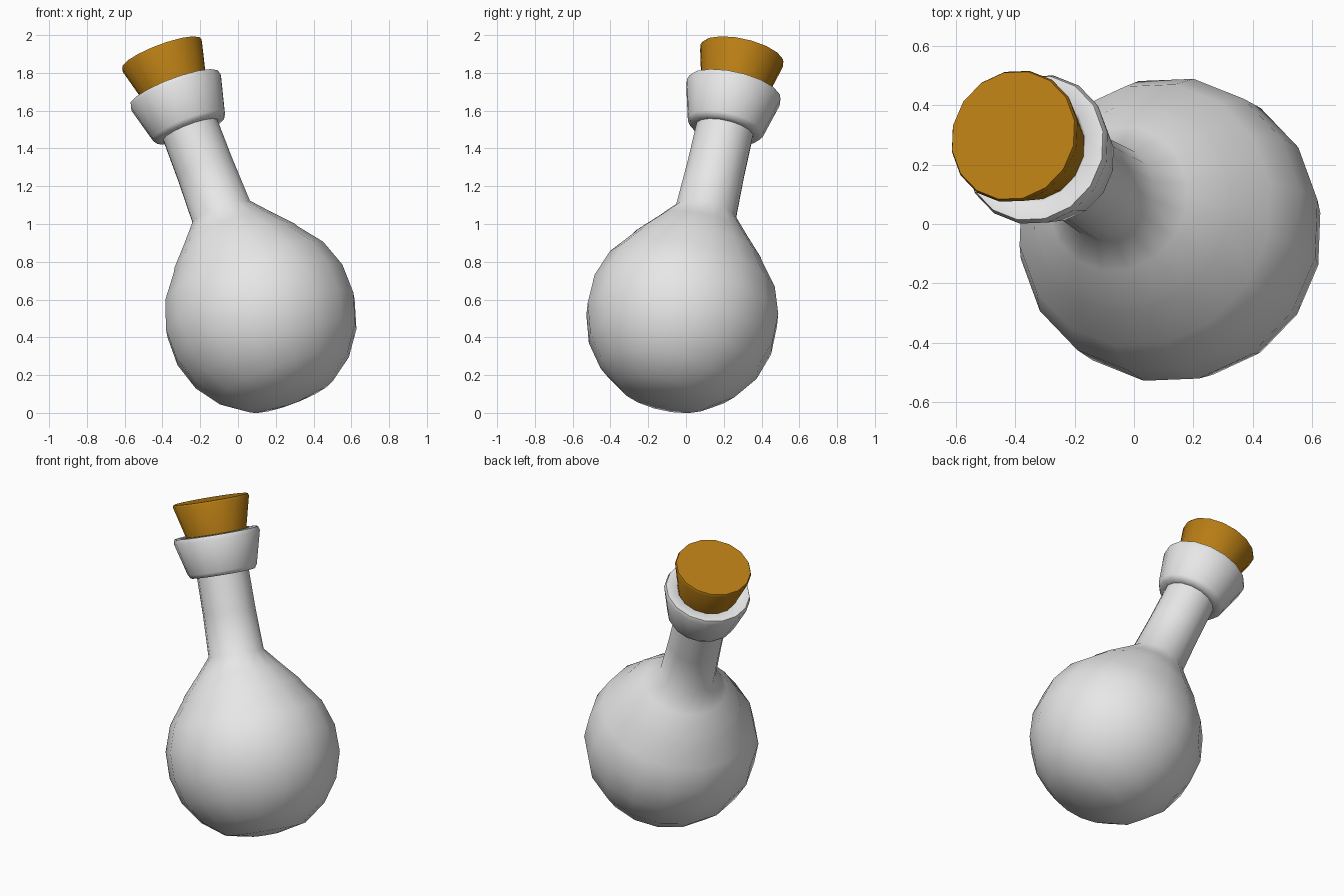
import bpy
import bmesh
from math import sin, cos, pi, radians
from mathutils import Vector

cube = bpy.data.objects.get("Cube")
if cube:
    bpy.data.objects.remove(cube, do_unlink=True)

SIDES = 16
CENTRE = Vector((0.12, -0.02, 0.512))      # middle of the round belly
AXIS = Vector((-0.346, 0.209, 0.915)).normalized()


def material(name, colour):
    mat = bpy.data.materials.new(name)
    mat.use_nodes = True
    mat.diffuse_color = (*colour, 1)
    bsdf = next(n for n in mat.node_tree.nodes if n.type == "BSDF_PRINCIPLED")
    bsdf.inputs["Base Color"].default_value = (*colour, 1)
    bsdf.inputs["Roughness"].default_value = 0.6
    return mat


def lathe(name, profile, mat, sharp_angle):
    """Turn (radius, height) points about the tilted axis; both ends are capped."""
    bm = bmesh.new()
    rings = []
    for r, h in profile:
        angles = [2 * pi * (i + 0.5) / SIDES for i in range(SIDES)]
        rings.append([bm.verts.new((r * cos(a), r * sin(a), h)) for a in angles])
    for low, high in zip(rings, rings[1:]):
        for i in range(SIDES):
            j = (i + 1) % SIDES
            bm.faces.new((low[i], low[j], high[j], high[i]))
    bm.faces.new(rings[0][::-1])
    bm.faces.new(rings[-1])
    bmesh.ops.recalc_face_normals(bm, faces=bm.faces)
    mesh = bpy.data.meshes.new(name)
    bm.to_mesh(mesh)
    bm.free()
    mesh.shade_smooth()
    mesh.set_sharp_from_angle(angle=radians(sharp_angle))
    mesh.materials.append(mat)
    obj = bpy.data.objects.new(name, mesh)
    bpy.context.collection.objects.link(obj)
    obj.location = CENTRE
    obj.rotation_mode = "QUATERNION"
    obj.rotation_quaternion = Vector((0, 0, 1)).rotation_difference(AXIS)
    return obj


glass = material("pale glass", (0.8, 0.8, 0.8))
cork = material("cork brown", (0.48, 0.205, 0.007))

# Round belly running up into the neck
belly = [(0.515 * sin(radians(a)), -0.515 * cos(radians(a))) for a in range(28, 138, 18)]
flask = [(0.08, -0.488)] + belly
flask += [(0.345, 0.394), (0.25, 0.5), (0.165, 0.6), (0.157, 0.85), (0.155, 1.13)]
lathe("flask_body", flask, glass, 70)

# Flared lip with softened edges and a socket for the stopper
lip = [(0.15, 1.075), (0.192, 1.077), (0.207, 1.1), (0.258, 1.295),
       (0.25, 1.32), (0.19, 1.322), (0.178, 1.31), (0.16, 1.2)]
lathe("flask_lip", lip, glass, 60)

# Tapered stopper
stopper = [(0.148, 1.19), (0.228, 1.508), (0.222, 1.522)]
lathe("cork_stopper", stopper, cork, 60)
